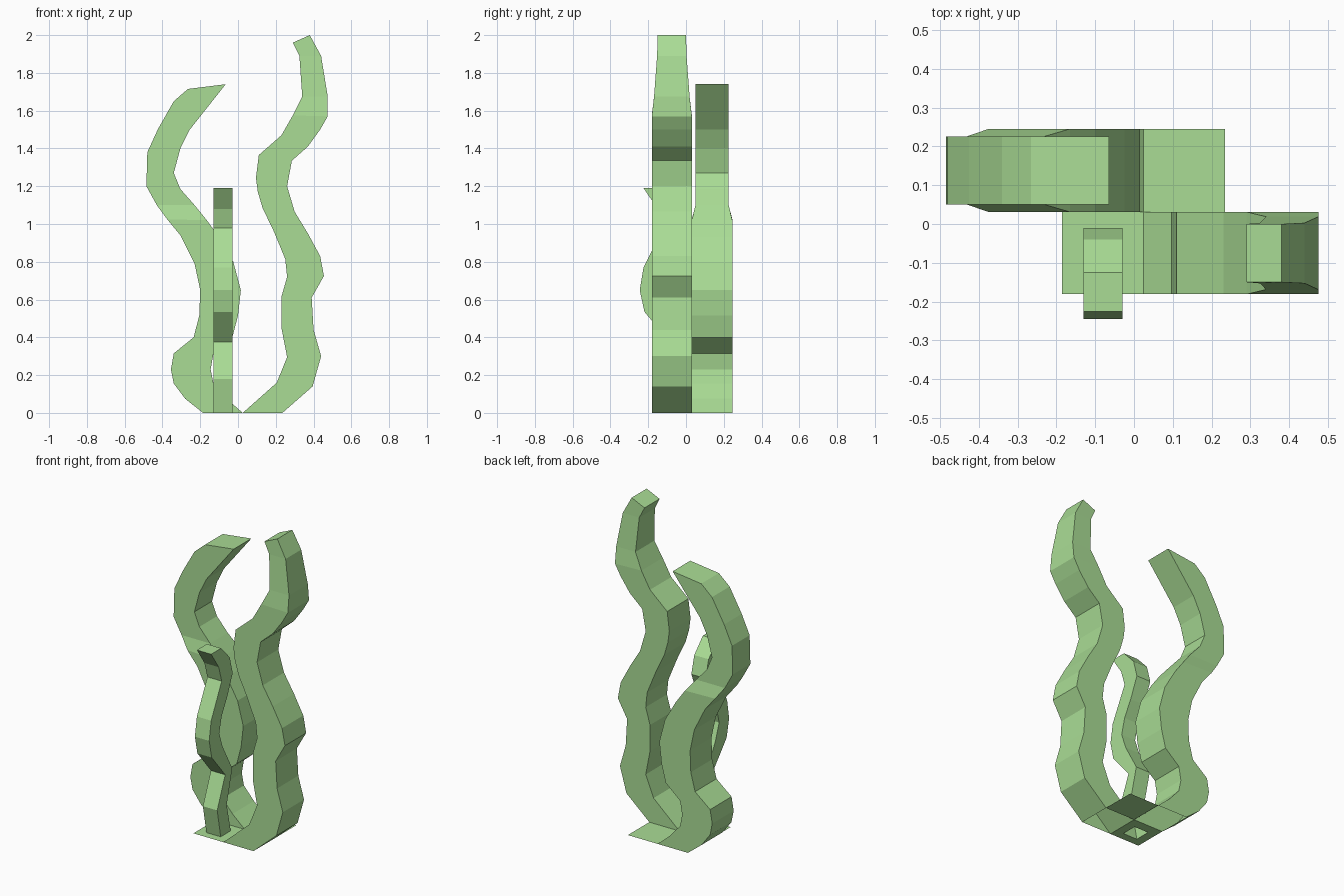
import bpy

green = bpy.data.materials.new("weed_green")
green.diffuse_color = (0.40, 0.72, 0.30, 1)


def make(name, verts, faces):
    me = bpy.data.meshes.new(name)
    me.from_pydata(verts, [], faces)
    me.materials.append(green)
    ob = bpy.data.objects.new(name, me)
    bpy.context.collection.objects.link(ob)
    return ob


def loft(name, rings):
    """Join four-sided rings upwards; the root stays open, the tip is capped."""
    verts = [v for r in rings for v in r]
    faces = []
    for k in range(len(rings) - 1):
        for i in range(4):
            j = (i + 1) % 4
            faces.append((4 * k + i, 4 * k + j, 4 * k + 4 + j, 4 * k + 4 + i))
    n = len(verts)
    faces.append((n - 4, n - 3, n - 2, n - 1))
    return make(name, verts, faces)


def frond(name, left, right, depth):
    """Wavy frond from left and right outlines (x, z); depth(i) gives front and back y."""
    rings = []
    for i, ((lx, lz), (rx, rz)) in enumerate(zip(left, right)):
        y0, y1 = depth(i)
        rings.append([(lx, y0, lz), (rx, y0, rz), (rx, y1, rz), (lx, y1, lz)])
    return loft(name, rings)


# Tall frond, front right, thinning at its tip
tall_l = [(.025, 0), (.205, .16), (.26, .295), (.23, .45), (.23, .615), (.26, .72),
          (.25, .815), (.19, .96), (.13, 1.085), (.105, 1.17), (.095, 1.245),
          (.11, 1.365), (.23, 1.47), (.29, 1.575), (.34, 1.675), (.325, 1.89), (.29, 1.96)]
tall_r = [(.235, 0), (.395, .14), (.44, .30), (.40, .44), (.39, .61), (.455, .725),
          (.435, .83), (.37, .95), (.30, 1.065), (.26, 1.2), (.285, 1.335),
          (.37, 1.41), (.435, 1.5), (.475, 1.57), (.475, 1.675), (.44, 1.89), (.38, 2.0)]
tall_half = {14: .094, 15: .078, 16: .075}
frond("tall_frond", tall_l, tall_r,
      lambda i: (-.075 - tall_half.get(i, .106), -.075 + tall_half.get(i, .106)))

# Curling frond, back left
curl_l = [(-.185, 0), (-.28, .075), (-.34, .155), (-.355, .23), (-.34, .315), (-.235, .40),
          (-.205, .515), (-.20, .65), (-.23, .79), (-.305, .94), (-.375, 1.025),
          (-.43, 1.1), (-.485, 1.2), (-.48, 1.38), (-.425, 1.5), (-.34, 1.65), (-.265, 1.715)]
curl_r = [(.025, 0), (-.06, .075), (-.13, .155), (-.145, .23), (-.13, .315), (-.03, .40),
          (0, .515), (.015, .65), (-.025, .80), (-.10, .93), (-.165, 1.02),
          (-.23, 1.1), (-.305, 1.185), (-.34, 1.27), (-.305, 1.4), (-.255, 1.5), (-.065, 1.74)]
frond("curling_frond", curl_l, curl_r,
      lambda i: (.031, .245) if i <= 10 else (.05, .226))

# Small frond, front left: (front y, front z, back y, back z)
small = [(-.13, 0, -.03, 0), (-.165, .18, -.07, .18), (-.085, .375, -.015, .39),
         (-.22, .535, -.11, .56), (-.245, .65, -.145, .66), (-.225, .77, -.12, .76),
         (-.185, .85, -.065, .86), (-.12, .98, -.01, .99), (-.15, 1.08, -.04, 1.10),
         (-.225, 1.19, -.125, 1.19)]
loft("small_frond", [[(-.13, a, b), (-.03, a, b), (-.03, c, d), (-.13, c, d)]
                     for a, b, c, d in small])


def rect(x0, x1, y0, y1):
    return [(x0, y0, 0), (x1, y0, 0), (x1, y1, 0), (x0, y1, 0)]


# Thin base: a plain square behind, and a square around the small frond's root
make("base_back", rect(.025, .235, .031, .245), [(0, 1, 2, 3)])
make("base_front", rect(-.185, .025, -.181, .031) + rect(-.13, -.03, -.13, -.03),
     [(i, (i + 1) % 4, 4 + (i + 1) % 4, 4 + i) for i in range(4)])
